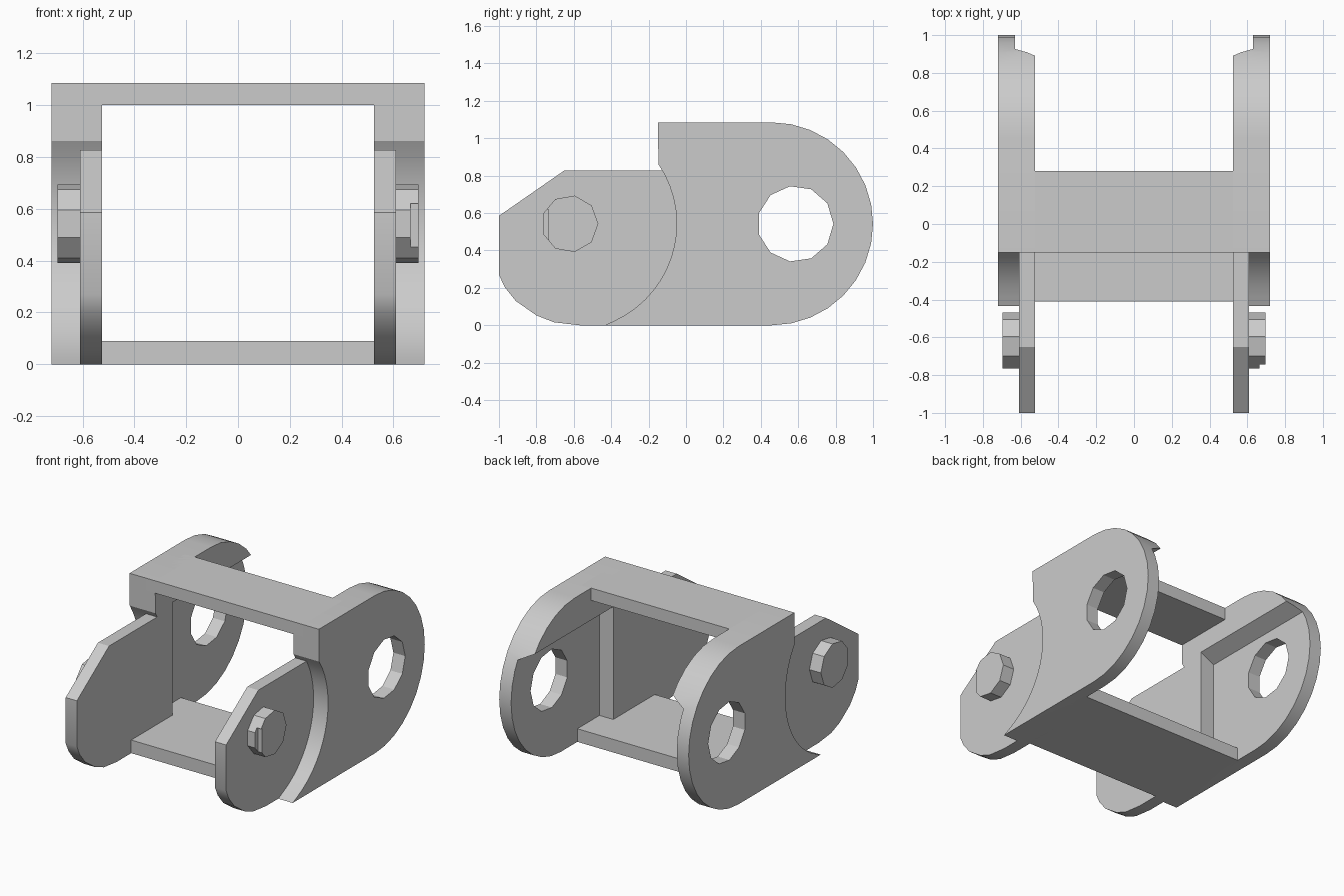
import bpy, bmesh, math
from mathutils import Vector

cube = bpy.data.objects.get("Cube")
if cube:
    bpy.data.objects.remove(cube, do_unlink=True)

grey = bpy.data.materials.new("plain_grey")
grey.use_nodes = True
COLOUR = (0.6, 0.6, 0.6, 1)
grey.diffuse_color = COLOUR
grey.node_tree.nodes["Principled BSDF"].inputs["Base Color"].default_value = COLOUR


def prism(name, outline, depth):
    """Solid between an outline of 3D points and the same outline moved by depth."""
    bm = bmesh.new()
    face = bm.faces.new([bm.verts.new(p) for p in outline])
    extruded = bmesh.ops.extrude_face_region(bm, geom=[face])["geom"]
    moved = [v for v in extruded if isinstance(v, bmesh.types.BMVert)]
    bmesh.ops.translate(bm, vec=Vector(depth), verts=moved)
    bmesh.ops.recalc_face_normals(bm, faces=bm.faces)
    mesh = bpy.data.meshes.new(name)
    bm.to_mesh(mesh)
    bm.free()
    mesh.materials.append(grey)
    obj = bpy.data.objects.new(name, mesh)
    bpy.context.collection.objects.link(obj)
    return obj


def side_prism(name, profile, x0, x1, side):
    """Extrude a (y, z) profile across x on the chosen side."""
    return prism(name, [(side * x0, y, z) for y, z in profile], (side * (x1 - x0), 0, 0))


def box(name, half_width, y0, y1, z0, z1):
    return side_prism(name, [(y0, z0), (y1, z0), (y1, z1), (y0, z1)], -half_width, half_width, 1)


def arc(cy, cz, r, start, end, steps):
    angles = [math.radians(start + (end - start) * i / steps) for i in range(steps + 1)]
    return [(cy + r * math.cos(a), cz + r * math.sin(a)) for a in angles]


def polygon(cy, cz, r, sides):
    return arc(cy, cz, r, 0, 360, sides)[:-1]


def cut(obj, cutter):
    mod = obj.modifiers.new("cut", 'BOOLEAN')
    mod.operation, mod.solver, mod.object = 'DIFFERENCE', 'EXACT', cutter
    bpy.context.view_layer.objects.active = obj
    bpy.ops.object.modifier_apply(modifier=mod.name)
    bpy.data.objects.remove(cutter, do_unlink=True)


INNER, STEP, POCKET, OUTER = 0.525, 0.61, 0.63, 0.72
MID, TOP = 0.5425, 1.085
parts = []

# Side arm: round at the back, hollowed by an arc at the front
arm_profile = arc(0.4575, MID, MID, -90, 90, 16) + [(-0.15, TOP)] + arc(-0.62, MID, 0.57, 34, -72, 16)
arm_profile[-1] = (-0.435, 0)

# Front tongue: sloped top corner and rounded lower corner
tongue_profile = [(0, 0), (-0.567, 0), (-0.706, 0.016), (-0.80, 0.053), (-0.91, 0.13),
                  (-0.97, 0.205), (-1, 0.27), (-1, 0.585), (-0.65, 0.828), (0, 0.828)]

for side, label in ((1, "left"), (-1, "right")):
    arm = side_prism(label + "_arm", arm_profile, INNER, OUTER, side)
    # Pocket with a sloping ceiling on the inside of the arm
    pocket = [(0.4, -0.1), (POCKET, -0.1), (POCKET, 0.81), (INNER, 0.865), (0.4, 0.93)]
    cut(arm, prism("pocket_cutter", [(side * x, 0.04, z) for x, z in pocket], (0, 1.2, 0)))
    cut(arm, side_prism("hole_cutter", polygon(0.585, MID, 0.203, 11), 0.4, 0.9, side))
    tongue = side_prism(label + "_tongue", tongue_profile, INNER, STEP, side)
    pin = side_prism(label + "_pin", polygon(-0.622, MID, 0.153, 9), 0.6, 0.697, side)
    if side == 1:
        # Small chip on the rim of the left pin
        chip = [(-0.85, 0.3), (-0.735, 0.3), (-0.735, 0.62), (-0.85, 0.62)]
        cut(pin, side_prism("chip_cutter", chip, 0.665, 0.8, side))
    parts += [arm, tongue, pin]

# Cross plates joining the arms
parts.append(box("top_plate", 0.6, -0.15, 0.28, 1.0, TOP))
parts.append(box("bottom_plate", 0.57, -0.41, 0.1, 0, 0.09))
parts.append(box("bottom_plate_back", 0.65, 0.03, 0.28, 0, 0.09))

bpy.ops.object.select_all(action='DESELECT')
for obj in parts:
    obj.select_set(True)
bpy.context.view_layer.objects.active = parts[0]
bpy.ops.object.shade_smooth_by_angle()
